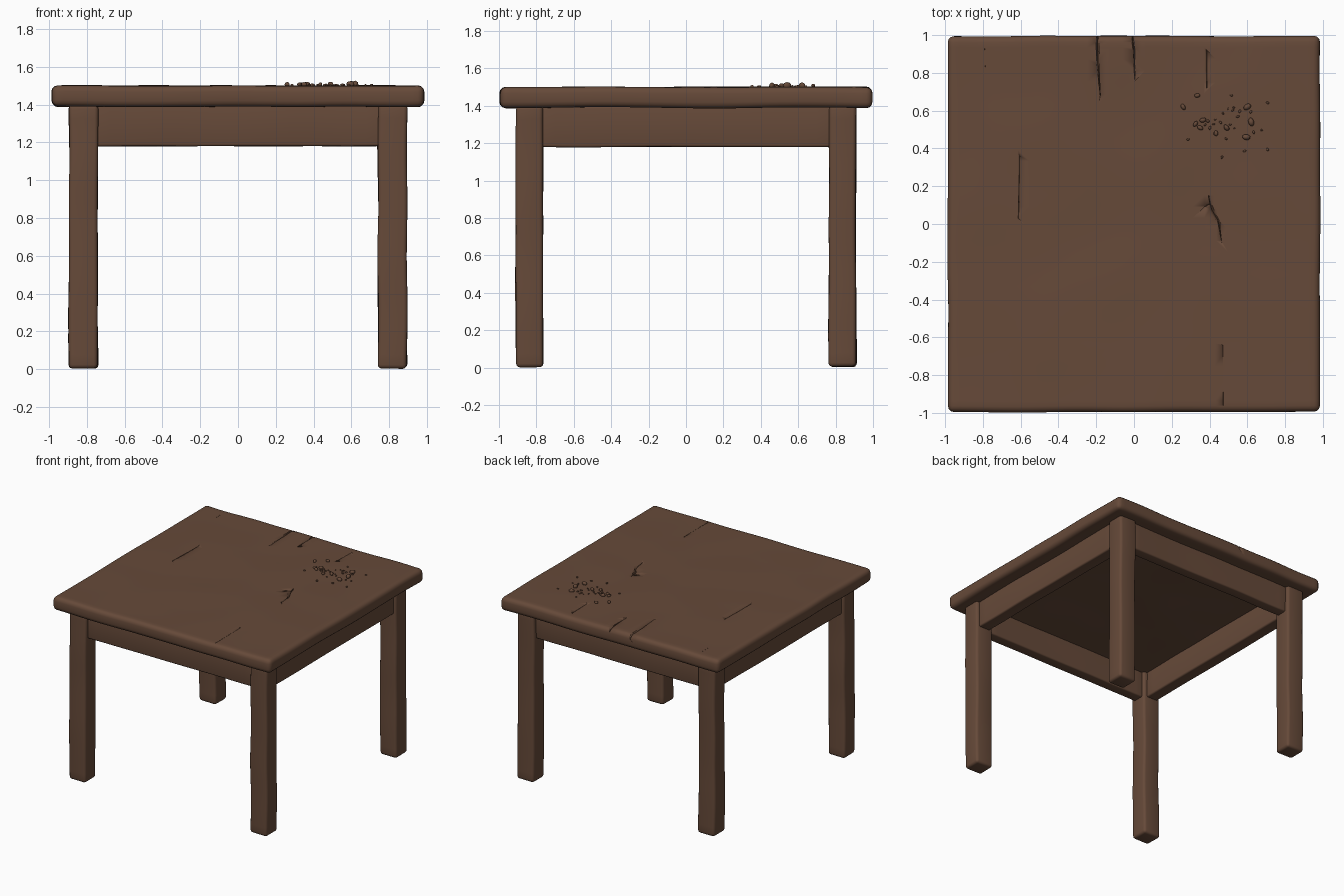
import bpy, bmesh, math, random
from mathutils import Vector, Matrix, noise

if "Cube" in bpy.data.objects:
    bpy.data.objects.remove(bpy.data.objects["Cube"])

random.seed(4)
wood = bpy.data.materials.new("brown_wood")
wood.diffuse_color = (0.133, 0.068, 0.041, 1)
wood.use_nodes = True
wood.node_tree.nodes["Principled BSDF"].inputs["Base Color"].default_value = wood.diffuse_color


def finish(bm, name, angle=40):
    """Turn a bmesh into a named, smooth-shaded wooden object."""
    bmesh.ops.recalc_face_normals(bm, faces=bm.faces)
    me = bpy.data.meshes.new(name)
    bm.to_mesh(me)
    bm.free()
    me.materials.append(wood)
    ob = bpy.data.objects.new(name, me)
    bpy.context.collection.objects.link(ob)
    bpy.ops.object.select_all(action='DESELECT')
    ob.select_set(True)
    bpy.context.view_layer.objects.active = ob
    bpy.ops.object.shade_smooth_by_angle(angle=math.radians(angle))
    return ob


def plank(name, lo, hi, bevel, step=0.09, wobble=0.006, seed=0):
    """Rounded timber, sliced along each axis and gently worn by noise."""
    lo, hi = Vector(lo), Vector(hi)
    bm = bmesh.new()
    bmesh.ops.create_cube(bm, size=1)
    size, mid = hi - lo, (hi + lo) / 2
    for v in bm.verts:
        v.co = Vector([v.co[i] * size[i] + mid[i] for i in range(3)])
    bmesh.ops.bevel(bm, geom=bm.edges[:], offset=bevel, segments=3,
                    profile=0.5, affect='EDGES')
    for axis in range(3):
        n = int(size[axis] / step)
        normal = Vector([float(i == axis) for i in range(3)])
        for k in range(1, n):
            co = lo + normal * (size[axis] * k / n)
            bmesh.ops.bisect_plane(bm, geom=bm.verts[:] + bm.edges[:] + bm.faces[:],
                                   plane_co=co, plane_no=normal, dist=1e-5)
    for v in bm.verts:
        p = v.co * 2.6 + Vector((seed * 7.3, seed * 3.1, 0))
        v.co += noise.noise_vector(p) * wobble
    return finish(bm, name)


# Table top
top = plank("table_top", (-0.985, -0.995, 1.39), (0.985, 0.995, 1.50), 0.032,
            step=0.06, wobble=0.006, seed=1)

# Legs
for i, (sx, sy) in enumerate([(-1, -1), (1, -1), (-1, 1), (1, 1)]):
    xs = sorted((sx * 0.742, sx * 0.895))
    ys = sorted((sy * 0.765, sy * 0.91))
    plank("leg_%d" % (i + 1), (xs[0], ys[0], 0.005), (xs[1], ys[1], 1.40), 0.02,
          step=0.07, wobble=0.007, seed=i + 2)

# Aprons between the legs
for s, side in ((-1, "a"), (1, "b")):
    y = sorted((s * 0.79, s * 0.88))
    plank("apron_long_" + side, (-0.77, y[0], 1.18), (0.77, y[1], 1.40), 0.012,
          wobble=0.004, seed=8 + s)
    x = sorted((s * 0.77, s * 0.87))
    plank("apron_side_" + side, (x[0], -0.79, 1.18), (x[1], 0.79, 1.40), 0.012,
          wobble=0.004, seed=12 + s)


def crack(points, depth):
    """Cut a tapering V groove along (x, y, half width) points in the top."""
    bm = bmesh.new()
    rings = []
    d = Vector((points[-1][0] - points[0][0], points[-1][1] - points[0][1], 0)).normalized()
    side = Vector((-d.y, d.x, 0))
    for x, y, w in points:
        c = Vector((x, y, 1.50))
        up = Vector((0, 0, 0.04))
        low = Vector((0, 0, -depth * min(1, w / 0.006)))
        rings.append([bm.verts.new(p) for p in
                      (c + side * w * 2 + up, c - side * w * 2 + up, c + low)])
    for a, b in zip(rings, rings[1:]):
        for i in range(3):
            j = (i + 1) % 3
            bm.faces.new((a[i], a[j], b[j], b[i]))
    bm.faces.new(rings[0])
    bm.faces.new(rings[-1][::-1])
    cutter = finish(bm, "crack_cutter")
    cutter.hide_render = True
    cutter.hide_set(True)
    mod = top.modifiers.new("crack", 'BOOLEAN')
    mod.operation = 'DIFFERENCE'
    mod.solver = 'EXACT'
    mod.object = cutter


# Splits in the grain and one deep gouge
crack([(-0.195, 1.02, 0.008), (-0.19, 0.85, 0.008), (-0.178, 0.68, 0.002)], 0.035)
crack([(-0.01, 1.02, 0.008), (0.0, 0.92, 0.006), (0.005, 0.76, 0.002)], 0.025)
crack([(-0.79, 0.93, 0.002), (-0.788, 0.83, 0.003)], 0.02)
crack([(0.385, 0.92, 0.002), (0.385, 0.72, 0.003)], 0.02)
crack([(-0.605, 0.36, 0.002), (-0.612, 0.03, 0.003)], 0.02)
crack([(0.47, -0.64, 0.002), (0.472, -0.96, 0.003)], 0.02)
crack([(0.395, 0.15, 0.003), (0.41, 0.08, 0.014), (0.45, 0.01, 0.008),
       (0.465, -0.10, 0.001)], 0.03)
crack([(0.372, 0.09, 0.003), (0.405, 0.11, 0.009)], 0.02)

# Crumbs scattered on the top
bm = bmesh.new()
large = [(0.26, 0.62), (0.335, 0.68), (0.365, 0.55), (0.325, 0.53), (0.435, 0.48),
         (0.49, 0.51), (0.62, 0.54), (0.60, 0.62), (0.595, 0.46), (0.35, 0.51)]
crumbs = [(x, y, random.uniform(0.012, 0.019)) for x, y in large]
for _ in range(28):
    crumbs.append((random.gauss(0.49, 0.11), random.gauss(0.53, 0.09),
                   random.uniform(0.004, 0.008)))
for x, y, r in crumbs:
    turn = Matrix.Rotation(random.uniform(0, 6.28), 4, 'Z')
    shape = Matrix.Diagonal((1.25, 0.85, 0.9, 1))
    bmesh.ops.create_icosphere(bm, subdivisions=2, radius=r,
                               matrix=Matrix.Translation((x, y, 1.50 + r * 0.5)) @ turn @ shape)
for v in bm.verts:
    v.co += noise.noise_vector(v.co * 60) * 0.002
finish(bm, "crumbs", 60)
